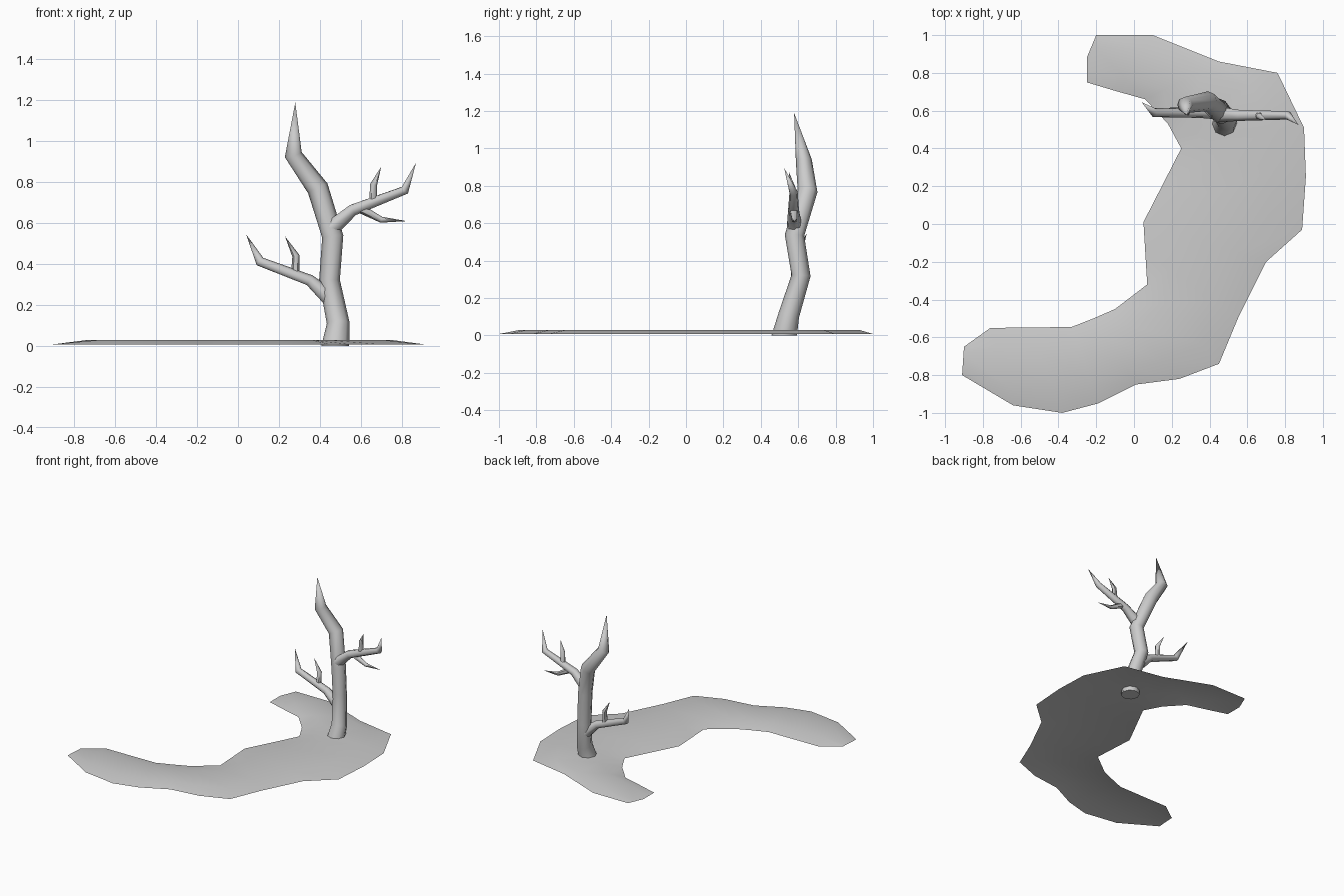
import bpy, bmesh, math
from mathutils import Vector

if "Cube" in bpy.data.objects:
    bpy.data.objects.remove(bpy.data.objects["Cube"])


def finish(name, bm, angle):
    mesh = bpy.data.meshes.new(name)
    bm.to_mesh(mesh)
    bm.free()
    obj = bpy.data.objects.new(name, mesh)
    bpy.context.collection.objects.link(obj)
    bpy.ops.object.select_all(action='DESELECT')
    obj.select_set(True)
    bpy.context.view_layer.objects.active = obj
    bpy.ops.object.shade_smooth_by_angle(angle=math.radians(angle))
    return obj


def limb(name, path, tip, sides=7, flat_base=False):
    """Tapered tube through (x, y, z, radius) points, ending in a pointed tip."""
    bm = bmesh.new()
    pts = [Vector(p[:3]) for p in path] + [Vector(tip)]
    rings = []
    for i, p in enumerate(path):
        ahead = (pts[i + 1] - pts[i]).normalized()
        behind = (pts[i] - pts[i - 1]).normalized() if i else ahead
        t = (ahead + behind).normalized()
        if flat_base and i == 0:
            t = Vector((0, 0, 1))
        u = Vector((0, 1, 0)).cross(t).normalized()
        v = t.cross(u)
        rings.append([bm.verts.new(pts[i] + p[3] * (math.cos(a) * u + math.sin(a) * v))
                      for a in (2 * math.pi * k / sides for k in range(sides))])
    end = bm.verts.new(tip)
    for k in range(sides):
        n = (k + 1) % sides
        for a, b in zip(rings, rings[1:]):
            bm.faces.new((a[k], a[n], b[n], b[k]))
        bm.faces.new((rings[-1][k], rings[-1][n], end))
    bm.faces.new(rings[0][::-1])
    return finish(name, bm, 60)


# Curved ground patch: paired outer and inner edges with a raised middle
outer = [(-.20, 1.0), (.10, 1.0), (.45, .86), (.76, .80), (.90, .51), (.91, .25), (.89, -.03),
         (.70, -.20), (.55, -.50), (.45, -.74), (.24, -.82), (.01, -.85), (-.19, -.95),
         (-.38, -1.0), (-.64, -.96), (-.91, -.80)]
inner = [(-.25, .75), (-.10, .705), (.06, .66), (.18, .53), (.215, .465), (.25, .40), (.15, .205),
         (.05, .01), (.06, -.155), (.07, -.32), (-.10, -.45), (-.215, -.50), (-.33, -.545),
         (-.545, -.548), (-.76, -.55), (-.90, -.65)]
bm = bmesh.new()
rows = []
last = len(outer) - 1
for i, (o, n) in enumerate(zip(outer, inner)):
    o, n = Vector(o), Vector(n)
    row = []
    for f in (0, .25, .75, 1):
        p = o.lerp(n, f)
        raised = 0 < f < 1 and 0 < i < last
        row.append(bm.verts.new((p.x, p.y, .03 if raised else .008)))
    rows.append(row)
for a, b in zip(rows, rows[1:]):
    for k in range(3):
        bm.faces.new((a[k], a[k + 1], b[k + 1], b[k]))
# Small pointed nose on the back end
nose = bm.verts.new((-.25, .88, .008))
bm.faces.new([nose] + rows[0][::-1])
bmesh.ops.recalc_face_normals(bm, faces=bm.faces)
if sum(f.normal.z for f in bm.faces) < 0:
    bmesh.ops.reverse_faces(bm, faces=bm.faces)
finish("ground_patch", bm, 60)

# Trunk
limb("trunk", [(.475, .525, 0, .068), (.49, .55, .11, .056), (.447, .615, .32, .051),
               (.463, .58, .535, .052), (.39, .65, .77, .053), (.27, .63, .935, .043)],
     (.28, .578, 1.19), sides=8, flat_base=True)

# Left branch and twig
limb("left_branch", [(.44, .595, .24, .042), (.35, .59, .32, .029), (.107, .59, .412, .025)],
     (.04, .645, .545))
limb("left_twig", [(.28, .595, .36, .02), (.283, .60, .44, .018)], (.23, .61, .535), sides=6)

# Right branch and twigs
limb("right_branch", [(.455, .58, .575, .042), (.56, .575, .665, .03), (.815, .575, .762, .023)],
     (.87, .525, .895))
limb("upper_twig", [(.66, .575, .695, .02), (.663, .57, .79, .017)], (.70, .55, .875), sides=6)
limb("lower_twig", [(.60, .575, .67, .022), (.70, .58, .617, .015)], (.825, .58, .61), sides=6)
